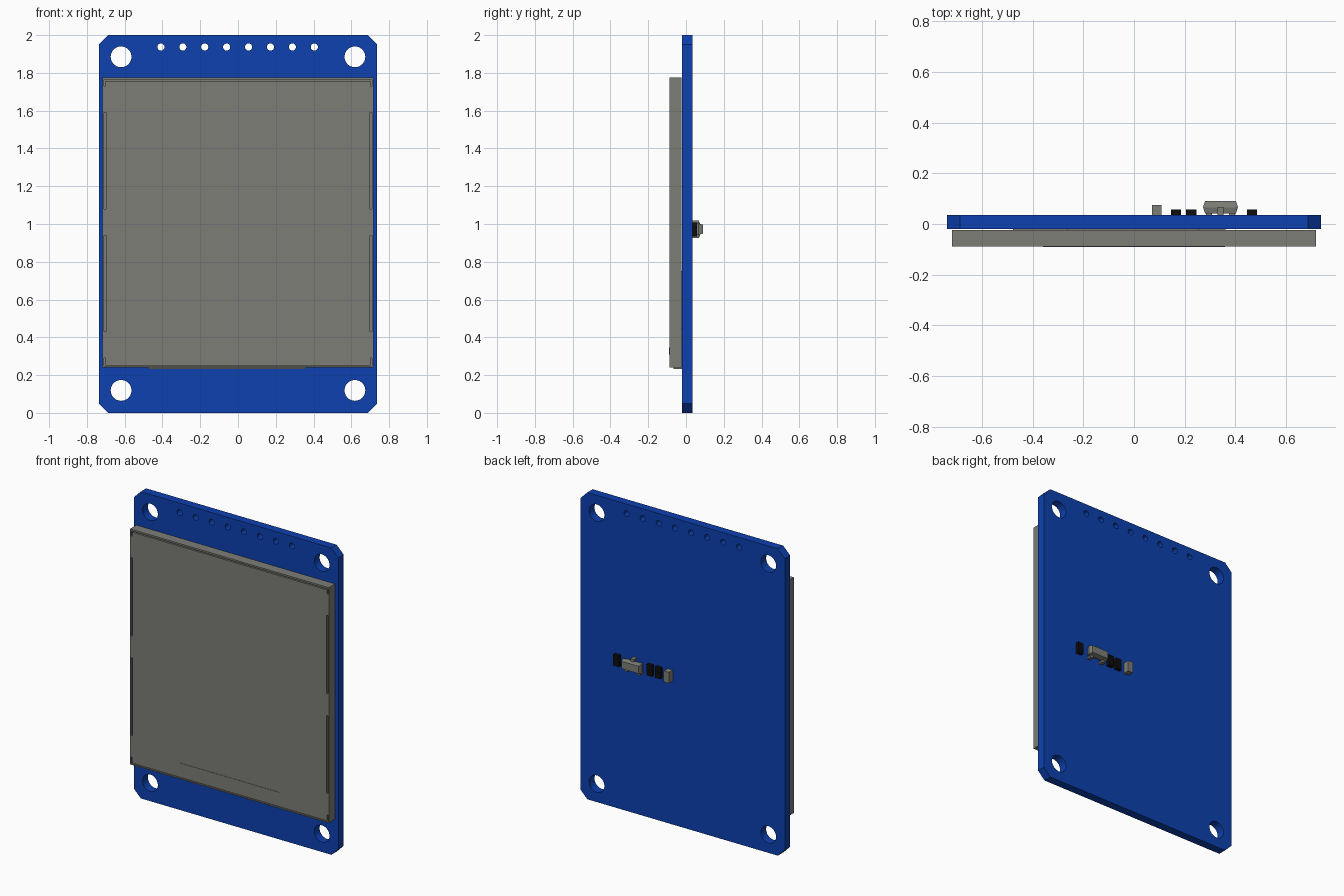
import bpy, bmesh, math

if "Cube" in bpy.data.objects:
    bpy.data.objects.remove(bpy.data.objects["Cube"])


def material(name, rgb):
    m = bpy.data.materials.new(name)
    m.diffuse_color = (*rgb, 1)
    m.use_nodes = True
    m.node_tree.nodes["Principled BSDF"].inputs["Base Color"].default_value = m.diffuse_color
    return m


BLUE = material("board blue", (0.004, 0.052, 0.43))
GREY = material("warm grey", (0.205, 0.205, 0.185))
BLACK = material("chip black", (0.004, 0.004, 0.004))


def mesh_object(name, mesh, mat):
    mesh.materials.clear()
    mesh.materials.append(mat)
    ob = bpy.data.objects.new(name, mesh)
    bpy.context.collection.objects.link(ob)
    return ob


def box(name, x, y, z, mat):
    """Box from (min, max) ranges."""
    bm = bmesh.new()
    bmesh.ops.create_cube(bm, size=1)
    for v in bm.verts:
        v.co = [sum(r) / 2 + c * (r[1] - r[0]) for r, c in zip((x, y, z), v.co)]
    me = bpy.data.meshes.new(name)
    bm.to_mesh(me)
    bm.free()
    return mesh_object(name, me, mat)


def plate(name, outlines, y0, y1, mat):
    """Flat plate from x/z outlines; inner outlines become holes."""
    cu = bpy.data.curves.new(name + "_curve", 'CURVE')
    cu.dimensions = '2D'
    cu.fill_mode = 'BOTH'
    cu.extrude = (y1 - y0) / 2
    for pts in outlines:
        sp = cu.splines.new('POLY')
        sp.points.add(len(pts) - 1)
        for p, (x, z) in zip(sp.points, pts):
            p.co = (x, z, 0, 1)
        sp.use_cyclic_u = True
    tmp = bpy.data.objects.new(name + "_tmp", cu)
    bpy.context.collection.objects.link(tmp)
    bpy.context.view_layer.update()
    dg = bpy.context.evaluated_depsgraph_get()
    me = bpy.data.meshes.new_from_object(tmp.evaluated_get(dg))
    bpy.data.objects.remove(tmp)
    # stand upright: (x, y, z) -> (x, -z, y)
    for v in me.vertices:
        x, y, z = v.co
        v.co = (x, (y0 + y1) / 2 - z, y)
    bm = bmesh.new()
    bm.from_mesh(me)
    bmesh.ops.remove_doubles(bm, verts=bm.verts, dist=1e-5)
    bmesh.ops.recalc_face_normals(bm, faces=bm.faces)
    for f in bm.faces:
        f.smooth = False
    bm.to_mesh(me)
    bm.free()
    return mesh_object(name, me, mat)


def circle(cx, cz, r, n):
    return [(cx + r * math.cos(math.tau * i / n), cz + r * math.sin(math.tau * i / n)) for i in range(n)]


def rect(x0, x1, z0, z1):
    return [(x0, z0), (x1, z0), (x1, z1), (x0, z1)]


# circuit board with clipped corners, mounting holes and header holes
W, C = 0.737, 0.05
board = [(-W + C, 0), (W - C, 0), (W, C), (W, 2 - C), (W - C, 2), (-W + C, 2), (-W, 2 - C), (-W, C)]
holes = [circle(sx * 0.619, z, 0.055, 40) for sx in (-1, 1) for z in (0.119, 1.885)]
holes += [circle(-0.408 + 0.116 * i, 1.937, 0.019, 20) for i in range(8)]
plate("circuit_board", [board] + holes, -0.02, 0.035, BLUE)

# display: solid body with a slotted front cover
S, Z0, Z1 = 0.717, 0.24, 1.775
box("display_body", (-S, S), (-0.074, -0.024), (Z0, Z1), GREY)
slots = [rect(sx * 0.705 - 0.005, sx * 0.705 + 0.005, a, b)
         for sx in (-1, 1) for a, b in ((0.43, 0.938), (1.08, 1.59))]


def bracket_slot(z_out, z_in, z_tip):
    """Long slot along one edge with a short return at each end."""
    return [(-0.71, z_tip), (-0.71, z_out), (0.71, z_out), (0.71, z_tip),
            (0.702, z_tip), (0.702, z_in), (-0.702, z_in), (-0.702, z_tip)]


slots += [bracket_slot(1.764, 1.757, 1.73), bracket_slot(0.247, 0.252, 0.29)]
plate("display_cover", [rect(-S, S, Z0, Z1)] + slots, -0.088, -0.074, GREY)
box("display_driver_strip", (-0.358, 0.358), (-0.0905, -0.087), (0.308, 0.346), GREY)

# ribbon folded under the display and tucked behind it
box("ribbon_fold", (-0.477, 0.36), (-0.066, -0.0205), (0.233, 0.25), GREY)
box("ribbon_wide", (-0.477, 0.36), (-0.0245, -0.0195), (0.24, 0.45), GREY)
box("ribbon_tail", (-0.262, 0.254), (-0.0245, -0.0195), (0.45, 0.75), GREY)

# small parts on the back
for i, x in enumerate((0.165, 0.226, 0.465)):
    box(f"resistor_{i + 1}", (x - 0.02, x + 0.02), (0.034, 0.057), (0.935, 1.007), BLACK)
box("capacitor", (0.071, 0.109), (0.034, 0.075), (0.935, 1.007), GREY)

# regulator: body bulging at mid height, with three bent legs
body = box("regulator_body", (0.272, 0.41), (0.042, 0.09), (0.943, 1.003), GREY)
bm = bmesh.new()
bm.from_mesh(body.data)
sides = [e for e in bm.edges if abs(e.verts[0].co.y - e.verts[1].co.y) > 0.01]
bmesh.ops.subdivide_edges(bm, edges=sides, cuts=1)
for v in bm.verts:
    if abs(v.co.y - 0.066) > 0.01:
        v.co.x += 0.008 if v.co.x < 0.341 else -0.008
        v.co.z += 0.006 if v.co.z < 0.973 else -0.006
bm.to_mesh(body.data)
bm.free()
for i, (x, s) in enumerate(((0.341, 1), (0.295, -1), (0.387, -1))):
    for part, y, a, b in (("shoulder", (0.058, 0.068), 0.02, 0.042), ("foot", (0.034, 0.068), 0.034, 0.046)):
        z = sorted((0.973 + s * a, 0.973 + s * b))
        box(f"regulator_{part}_{i + 1}", (x - 0.012, x + 0.012), y, z, GREY)
